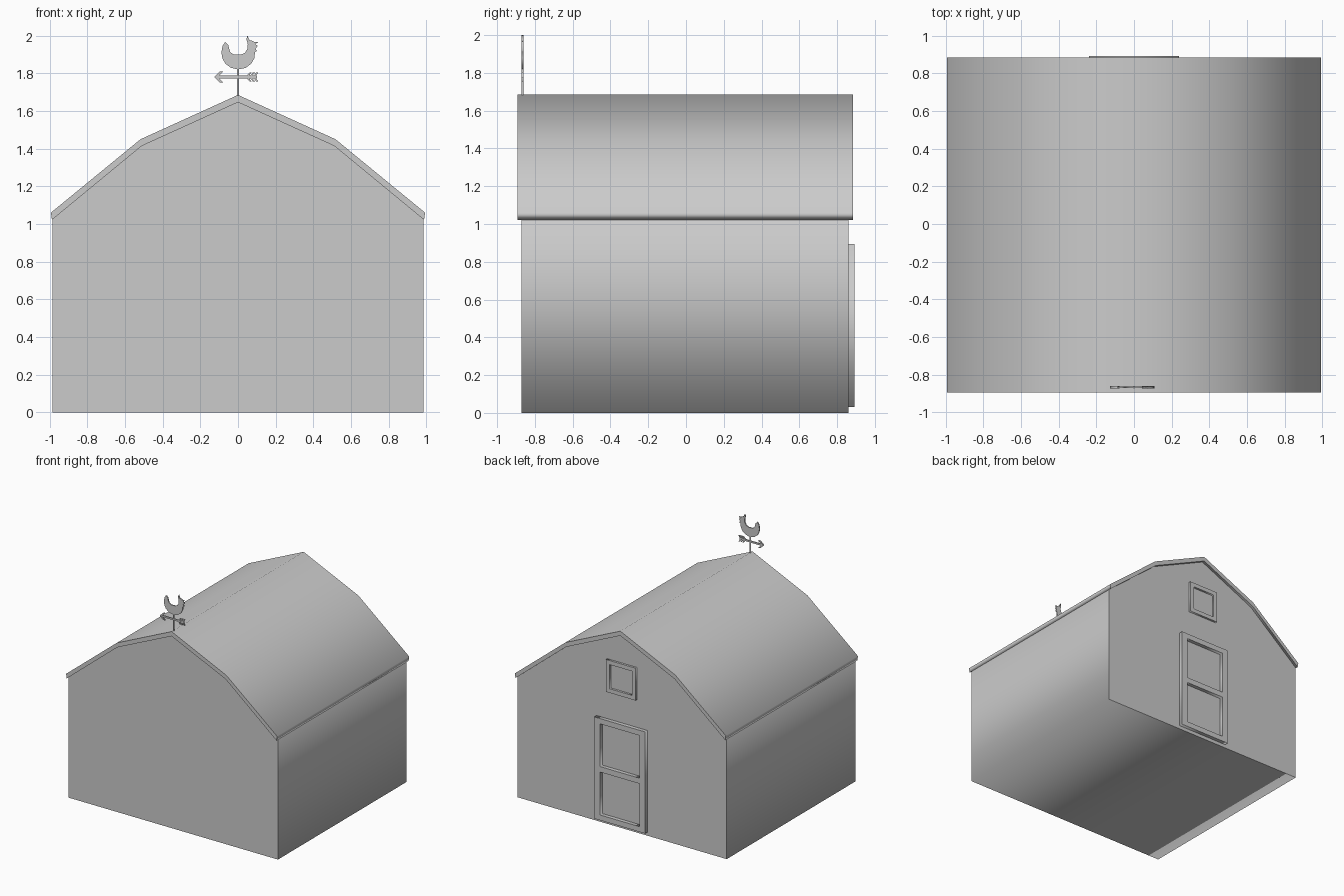
import bpy, math

if "Cube" in bpy.data.objects:
    bpy.data.objects.remove(bpy.data.objects["Cube"])


def plate(name, outlines, y0, y1):
    """Fill x-z outlines (inner ones become holes) and extrude from y0 to y1."""
    cu = bpy.data.curves.new(name, 'CURVE')
    cu.dimensions = '2D'
    cu.fill_mode = 'BOTH'
    cu.extrude = (y1 - y0) / 2
    for pts in outlines:
        sp = cu.splines.new('POLY')
        sp.points.add(len(pts) - 1)
        for p, (x, z) in zip(sp.points, pts):
            p.co = (x, z, 0, 1)
        sp.use_cyclic_u = True
    ob = bpy.data.objects.new(name, cu)
    bpy.context.collection.objects.link(ob)
    ob.rotation_euler = (math.pi / 2, 0, 0)
    ob.location.y = (y0 + y1) / 2
    bpy.ops.object.select_all(action='DESELECT')
    ob.select_set(True)
    bpy.context.view_layer.objects.active = ob
    bpy.ops.object.convert(target='MESH')
    return bpy.context.object


def rect(w, z0, z1):
    return [(-w, z0), (w, z0), (w, z1), (-w, z1)]


def mirrored(half):
    """Continue a right-hand profile, ending on x = 0, round to the left."""
    return half + [(-x, z) for x, z in reversed(half) if x > 0]


# Barn walls
plate("barn_walls", [mirrored([(0.985, 0), (0.985, 1.03), (0.513, 1.418), (0, 1.65)])],
      -0.87, 0.86)

# Gambrel roof slab
outer = mirrored([(0.993, 1.06), (0.517, 1.45), (0, 1.685)])
inner = mirrored([(0.987, 1.022), (0.511, 1.414), (0, 1.646)])
plate("roof", [outer + inner[::-1]], -0.893, 0.883)

# Back door and loft window frames
plate("door_frame", [rect(0.24, 0.03, 0.895), rect(0.185, 0.075, 0.44),
                     rect(0.185, 0.487, 0.85)], 0.858, 0.892)
plate("window_frame", [rect(0.14, 1.13, 1.405), rect(0.105, 1.165, 1.37)], 0.858, 0.878)

# Weathervane pole
VY = -0.866
bpy.ops.mesh.primitive_cylinder_add(vertices=12, radius=0.006, depth=0.16,
                                    location=(0, VY, 1.75))
bpy.context.object.name = "vane_pole"

# Weathervane arrow: shaft, head and tail feathers
plate("arrow_shaft", [[(-0.115, 1.773), (0.1, 1.773), (0.1, 1.787), (-0.115, 1.787)]],
      VY - 0.005, VY + 0.005)


def chevron(name, x, length, h, t):
    plate(name, [[(x, 1.78), (x + length, 1.78 + h), (x + length + t, 1.78 + h),
                  (x + t, 1.78), (x + length + t, 1.78 - h), (x + length, 1.78 - h)]],
          VY - 0.006, VY + 0.006)


chevron("arrow_head", -0.127, 0.032, 0.03, 0.018)
for i in range(3):
    chevron(f"arrow_feather_{i + 1}", 0.042 + i * 0.018, 0.02, 0.025, 0.011)

# Weathervane rooster silhouette
plate("vane_rooster", [[
    (-0.088, 1.91), (-0.083, 1.88), (-0.068, 1.852), (-0.04, 1.83), (0, 1.82),
    (0.04, 1.828), (0.07, 1.85), (0.087, 1.88), (0.09, 1.912), (0.102, 1.918),
    (0.092, 1.93), (0.106, 1.945), (0.092, 1.953), (0.106, 1.965), (0.088, 1.965),
    (0.07, 1.974), (0.062, 1.975), (0.05, 2.0), (0.045, 1.98), (0.052, 1.955),
    (0.05, 1.93), (0.037, 1.908), (0.015, 1.899), (-0.02, 1.899), (-0.04, 1.91),
    (-0.047, 1.93), (-0.052, 1.95), (-0.068, 1.966), (-0.082, 1.945)]],
      VY - 0.005, VY + 0.005)
